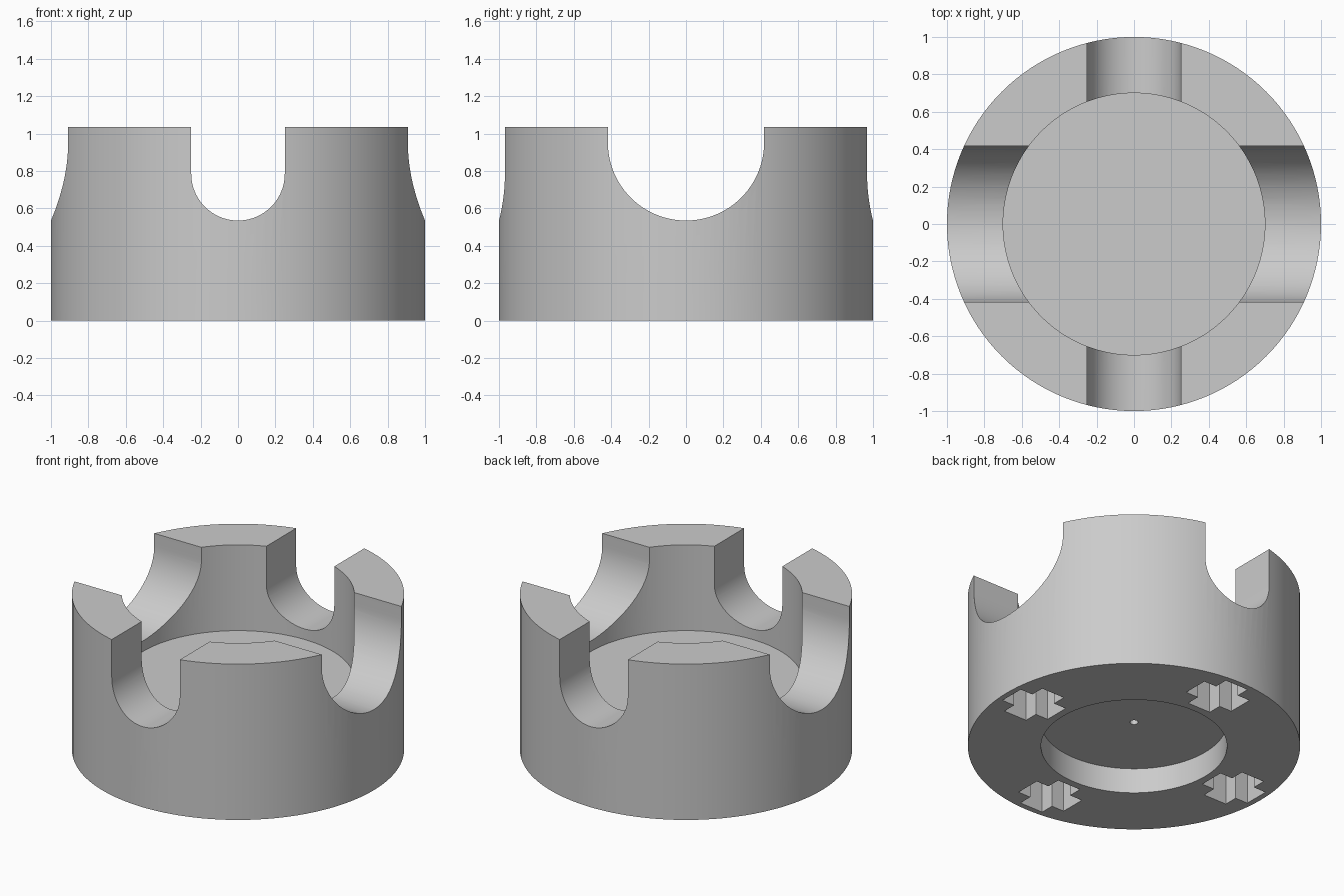
import bpy, bmesh, math
from mathutils import Matrix, Vector

if "Cube" in bpy.data.objects:
    bpy.data.objects.remove(bpy.data.objects["Cube"])

HEIGHT, SLOT_FLOOR = 1.035, 0.535


def finish(bm, name):
    bmesh.ops.remove_doubles(bm, verts=bm.verts, dist=0.0001)
    bmesh.ops.recalc_face_normals(bm, faces=bm.faces)
    mesh = bpy.data.meshes.new(name)
    bm.to_mesh(mesh)
    bm.free()
    obj = bpy.data.objects.new(name, mesh)
    bpy.context.collection.objects.link(obj)
    return obj


def lathe(name, profile, steps):
    """Revolve an (r, z) profile about the z axis."""
    bm = bmesh.new()
    verts = [bm.verts.new((r, 0, z)) for r, z in profile]
    edges = [bm.edges.new(pair) for pair in zip(verts, verts[1:])]
    bmesh.ops.spin(bm, geom=verts + edges, axis=(0, 0, 1), cent=(0, 0, 0),
                   angle=math.tau, steps=steps)
    return finish(bm, name)


def prism(name, points, depth, matrix):
    """Extrude a flat outline along its local z, then place it."""
    bm = bmesh.new()
    face = bm.faces.new([bm.verts.new((x, y, 0)) for x, y in points])
    out = bmesh.ops.extrude_face_region(bm, geom=[face])
    moved = [v for v in out["geom"] if isinstance(v, bmesh.types.BMVert)]
    bmesh.ops.translate(bm, verts=moved, vec=Vector((0, 0, depth)))
    bm.transform(matrix)
    return finish(bm, name)


def u_slot(name, radius, turn):
    """Round-bottomed cutter running right across the body."""
    centre = SLOT_FLOOR + radius
    points = [(radius, HEIGHT + 0.3)]
    for i in range(49):
        a = -math.pi * i / 48
        points.append((radius * math.cos(a), centre + radius * math.sin(a)))
    points.append((-radius, HEIGHT + 0.3))
    place = (Matrix.Rotation(turn, 4, "Z") @ Matrix.Translation((0, 1.5, 0))
             @ Matrix.Rotation(math.pi / 2, 4, "X"))
    return prism(name, points, 3, place)


# Ring-walled cup with a recess and a small blind hole underneath
body = lathe("slotted_cup", [
    (0, 0.3), (0.025, 0.3), (0.025, 0.167), (0.56, 0.167), (0.56, 0),
    (1, 0), (1, HEIGHT), (0.7, HEIGHT), (0.7, 0.465), (0, 0.465)], 128)

# Narrow slot front to back, wide slot side to side
cutters = [u_slot("narrow_slot_cutter", 0.25, 0),
           u_slot("wide_slot_cutter", 0.418, math.pi / 2)]

# Four cross-shaped sockets in the underside
ARM, HALF = 0.177, 0.085
corner = [(ARM, -HALF), (ARM, HALF), (HALF, HALF)]
cross = []
for k in range(4):
    spin = Matrix.Rotation(k * math.pi / 2, 2)
    cross += [tuple(spin @ Vector(p)) for p in corner]
for k in range(4):
    place = (Matrix.Rotation(k * math.pi / 2, 4, "Z")
             @ Matrix.Translation((0.785, 0, -0.1)))
    cutters.append(prism("socket_cutter", cross, 0.4, place))

bpy.ops.object.select_all(action="DESELECT")
bpy.context.view_layer.objects.active = body
body.select_set(True)
for cutter in cutters:
    cutter.hide_render = True
    mod = body.modifiers.new("cut", "BOOLEAN")
    mod.operation, mod.solver, mod.object = "DIFFERENCE", "EXACT", cutter
    bpy.ops.object.modifier_apply(modifier=mod.name)
    bpy.data.objects.remove(cutter)

# Plain grey finish
grey = bpy.data.materials.new("light_grey")
grey.use_nodes = True
colour = (0.6, 0.6, 0.6, 1)
grey.diffuse_color = colour
grey.node_tree.nodes["Principled BSDF"].inputs["Base Color"].default_value = colour
body.data.materials.clear()
body.data.materials.append(grey)
bpy.ops.object.shade_smooth_by_angle(angle=math.radians(25))
